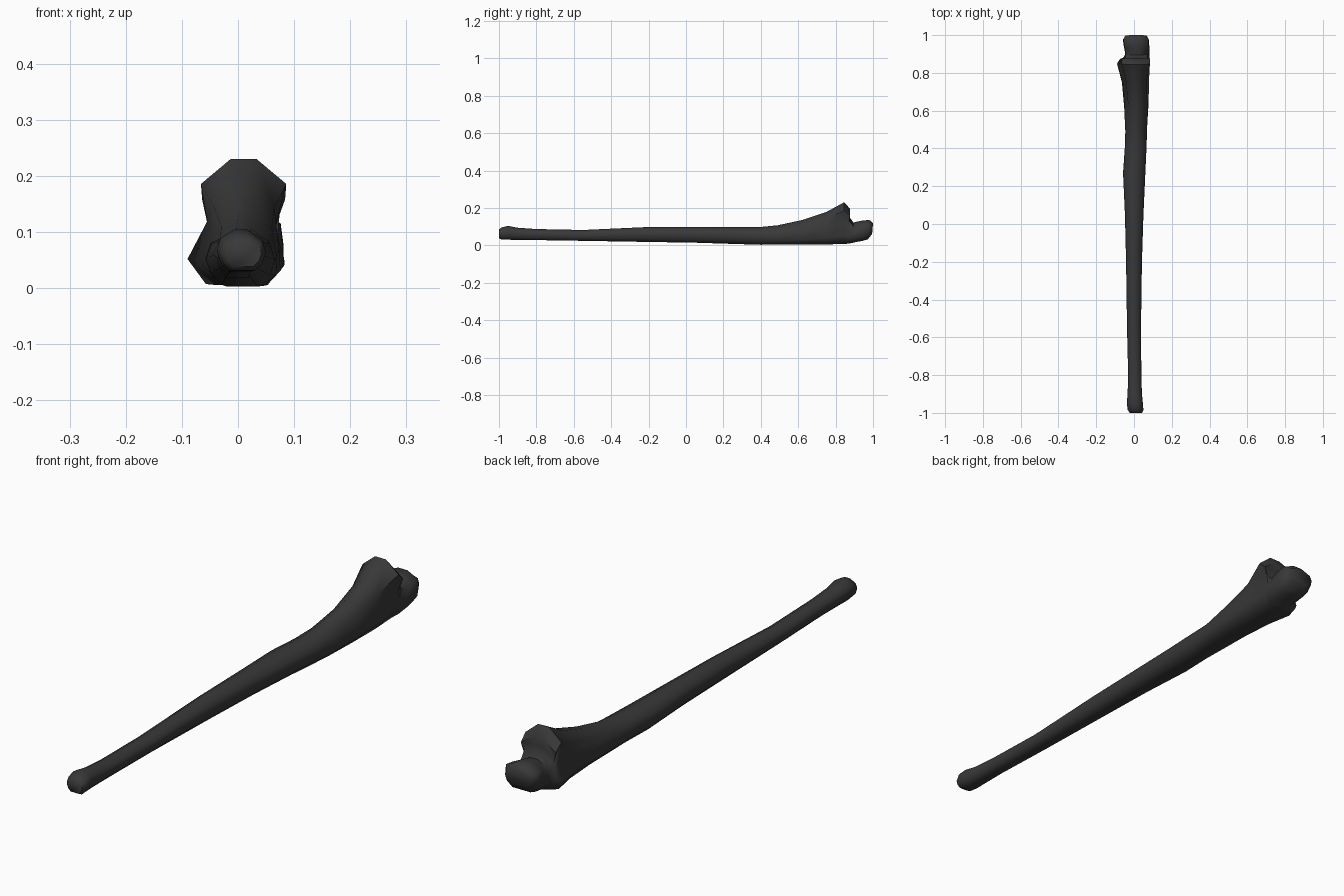
import bpy, bmesh

# Simple shaft stations: y, left, right, bottom, top
SHAFT = [
    (-1.00, -0.022, 0.042, 0.038, 0.085),
    (-0.985, -0.033, 0.050, 0.031, 0.096),
    (-0.95, -0.038, 0.047, 0.030, 0.104),
    (-0.90, -0.034, 0.042, 0.029, 0.094),
    (-0.80, -0.031, 0.039, 0.028, 0.087),
    (-0.55, -0.037, 0.037, 0.024, 0.082),
    (-0.20, -0.042, 0.042, 0.018, 0.098),
    (0.05, -0.048, 0.050, 0.014, 0.099),
    (0.27, -0.058, 0.060, 0.007, 0.098),
    (0.40, -0.049, 0.066, 0.003, 0.098),
]

# Joint stations: y at bottom, y at top, bottom, top,
# then left/right limits low, in the middle and high on the section
JOINT = [
    (0.49, 0.49, 0.004, 0.107, (-0.046, 0.068), (-0.046, 0.069), (-0.032, 0.052)),
    (0.62, 0.62, 0.005, 0.135, (-0.052, 0.076), (-0.046, 0.073), (-0.030, 0.060)),
    (0.75, 0.75, 0.005, 0.178, (-0.064, 0.080), (-0.046, 0.062), (-0.042, 0.065)),
    (0.85, 0.845, 0.007, 0.230, (-0.090, 0.082), (-0.055, 0.063), (-0.066, 0.086)),
    (0.872, 0.878, 0.010, 0.195, (-0.074, 0.083), (-0.052, 0.064), (-0.064, 0.084)),
    (0.885, 0.868, 0.012, 0.160, (-0.055, 0.083), (-0.048, 0.070), (-0.050, 0.074)),
    (0.905, 0.895, 0.017, 0.122, (-0.046, 0.081), (-0.046, 0.080), (-0.040, 0.070)),
    (0.945, 0.935, 0.024, 0.131, (-0.048, 0.079), (-0.054, 0.081), (-0.050, 0.076)),
    (0.972, 0.980, 0.032, 0.136, (-0.046, 0.076), (-0.059, 0.079), (-0.056, 0.076)),
    (0.995, 1.00, 0.060, 0.118, (-0.036, 0.062), (-0.045, 0.067), (-0.035, 0.060)),
]


def station(y, left, right, bottom, top):
    """Rounded shaft section in the same form as a joint section."""
    c, h = (left + right) / 2, (right - left) / 2
    near = (c - 0.84 * h, c + 0.84 * h)
    return (y, y, bottom, top, near, (left, right), near)


def section(yb, yt, zb, zt, low, mid, high):
    """Ten points around one cross-section."""
    def inset(span, f):
        c, h = (span[0] + span[1]) / 2, (span[1] - span[0]) / 2
        return (c - f * h, c + f * h)
    levels = [(0, inset(low, 0.62)), (0.2, low), (0.5, mid),
              (0.8, high), (1, inset(high, 0.3))]
    right = [(s[1], yb + (yt - yb) * t, zb + (zt - zb) * t) for t, s in levels]
    left = [(s[0], yb + (yt - yb) * t, zb + (zt - zb) * t) for t, s in levels]
    return right + left[::-1]


# Loft the whole bone through its sections
bm = bmesh.new()
rings = [[bm.verts.new(p) for p in section(*s)]
         for s in [station(*a) for a in SHAFT] + JOINT]
for a, b in zip(rings, rings[1:]):
    n = len(a)
    for i in range(n):
        j = (i + 1) % n
        bm.faces.new((a[i], a[j], b[j], b[i]))
bm.faces.new(rings[0])
bm.faces.new(rings[-1])
bmesh.ops.recalc_face_normals(bm, faces=bm.faces)

mesh = bpy.data.meshes.new("forearm_bone")
bm.to_mesh(mesh)
bm.free()
bone = bpy.data.objects.new("forearm_bone", mesh)
bpy.context.collection.objects.link(bone)

# Dark grey finish with smooth shading
mat = bpy.data.materials.new("dark_grey")
mat.diffuse_color = (0.04, 0.04, 0.04, 1)
mesh.materials.append(mat)
bpy.context.view_layer.objects.active = bone
bone.select_set(True)
bpy.ops.object.shade_smooth_by_angle(angle=1.05)
